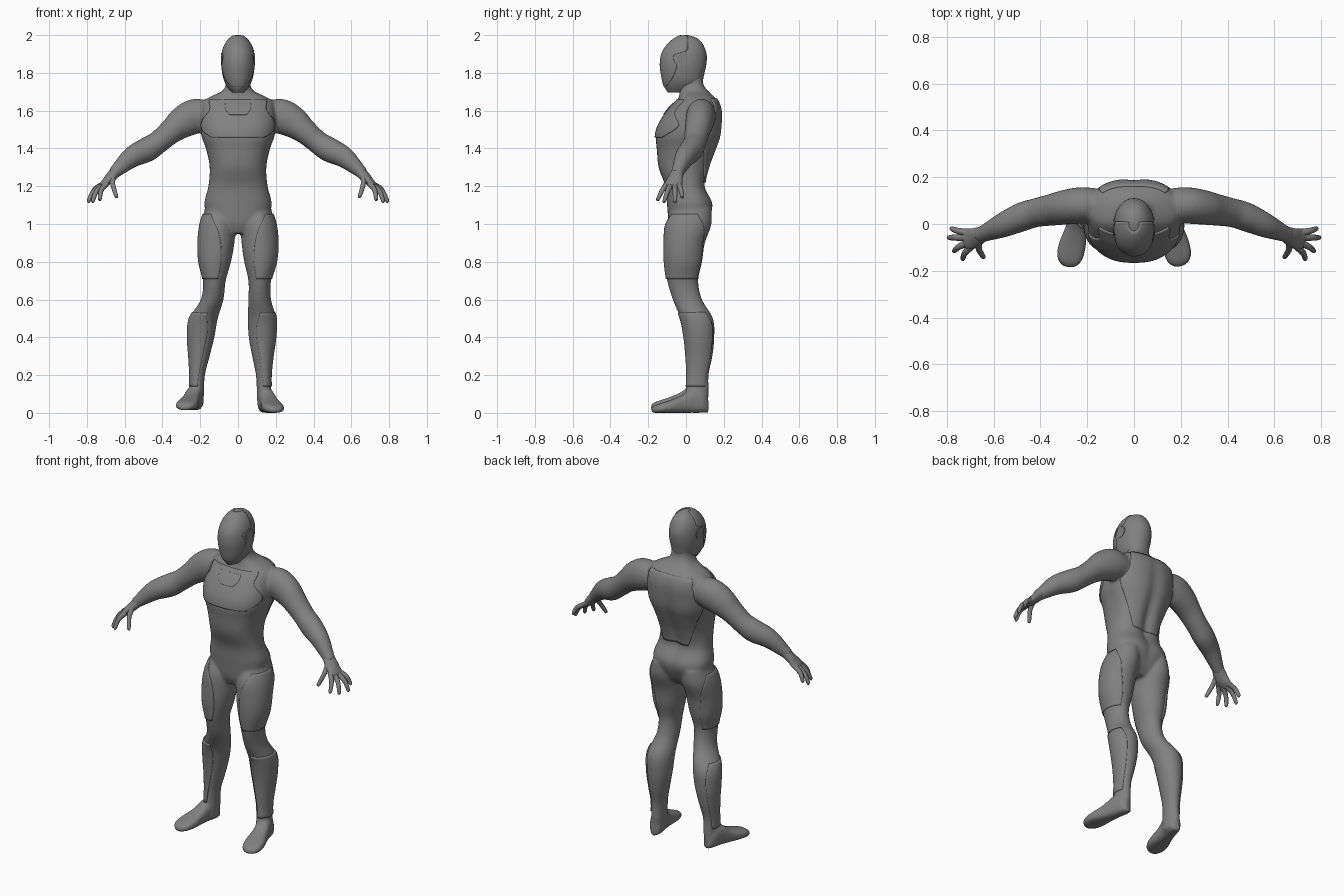
import bpy, bmesh
from math import sin, cos, pi, exp, copysign
from mathutils import Vector

cube = bpy.data.objects.get("Cube")
if cube:
    bpy.data.objects.remove(cube, do_unlink=True)

grey = bpy.data.materials.new("suit grey")
grey.use_nodes = True
colour = (0.22, 0.22, 0.22, 1)
grey.diffuse_color = colour
grey.node_tree.nodes["Principled BSDF"].inputs["Base Color"].default_value = colour


def sample(table, key):
    """Smoothly interpolate the rows of a table on its first column."""
    last = len(table) - 1
    i = 0
    while i < last - 1 and key > table[i + 1][0]:
        i += 1
    a, b = table[i], table[i + 1]
    before, after = table[max(i - 1, 0)], table[min(i + 2, last)]
    h = b[0] - a[0]
    t = min(max((key - a[0]) / h, 0), 1)
    out = []
    for p, q, r, s in zip(before[1:], a[1:], b[1:], after[1:]):
        m = (r - p) / (b[0] - before[0]) * h
        n = (s - q) / (after[0] - a[0]) * h
        out.append(q + m * t + (3 * (r - q) - 2 * m - n) * t * t
                   + (2 * (q - r) + m + n) * t ** 3)
    return out


def spread(low, high, count):
    return [low + (high - low) * i / count for i in range(count + 1)]


def rounded(value, power):
    return copysign(abs(value) ** (2 / power), value)


def surface(table, power=2.0, groove=0.0):
    """Point on an upright column; angle zero faces the front."""
    def point(angle, z, grow=0.0):
        cx, half, front, back = sample(table, z)
        x = (half + grow) * rounded(sin(angle), power)
        y = (front + back) / 2 - ((back - front) / 2 + grow) * rounded(cos(angle), power)
        if cos(angle) < 0:
            y -= groove * exp(-(x / 0.035) ** 2) * max(0, 1 - abs(z - 1.3) / 0.4)
        return Vector((cx + x, y, z))
    return point


def skin(bm, rings):
    """Bridge a list of point rings and cap both ends."""
    loops = [[bm.verts.new(p) for p in ring] for ring in rings]
    for a, b in zip(loops, loops[1:]):
        for i in range(len(a)):
            j = (i + 1) % len(a)
            bm.faces.new((a[i], a[j], b[j], b[i]))
    bm.faces.new(loops[0])
    bm.faces.new(loops[-1])


def column(bm, table, steps=60, sides=40, **shape):
    point = surface(table, **shape)
    skin(bm, [[point(2 * pi * k / sides, z) for k in range(sides)]
              for z in spread(table[0][0], table[-1][0], steps)])


def tube(bm, rows, side=1, steps=6, sides=20):
    """Sweep an ellipse along rows of x, y, z, flat radius, tall radius."""
    table = [(i, *row) for i, row in enumerate(rows)]
    keys = spread(0, len(rows) - 1, steps * (len(rows) - 1))
    samples = [sample(table, k) for k in keys]
    centres = [Vector((side * s[0], s[1], s[2])) for s in samples]
    rings = []
    for i, s in enumerate(samples):
        along = centres[min(i + 1, len(keys) - 1)] - centres[max(i - 1, 0)]
        flat = along.cross(Vector((0, 0, 1))).normalized()
        tall = flat.cross(along).normalized()
        rings.append([centres[i] + flat * s[3] * cos(a) + tall * s[4] * sin(a)
                      for a in spread(0, 2 * pi, sides)[:-1]])
    skin(bm, rings)


def finish(bm, name, angle=0.7):
    bmesh.ops.recalc_face_normals(bm, faces=bm.faces[:])
    mesh = bpy.data.meshes.new(name)
    bm.to_mesh(mesh)
    bm.free()
    mesh.materials.append(grey)
    obj = bpy.data.objects.new(name, mesh)
    bpy.context.collection.objects.link(obj)
    bpy.ops.object.select_all(action='DESELECT')
    obj.select_set(True)
    bpy.context.view_layer.objects.active = obj
    bpy.ops.object.shade_smooth_by_angle(angle=angle)
    return obj


def plate(name, point, widths, facing=0.0, grow=-0.002, steps=30):
    """Raised panel over a column; widths gives its half angle by height."""
    bm = bmesh.new()
    rows = []
    for z in spread(widths[0][0], widths[-1][0], steps):
        w = sample(widths, z)[0]
        rows.append([bm.verts.new(point(facing + a, z, grow)) for a in spread(-w, w, 28)])
    for a, b in zip(rows, rows[1:]):
        for i in range(len(a) - 1):
            bm.faces.new((a[i], a[i + 1], b[i + 1], b[i]))
    obj = finish(bm, name)
    shell = obj.modifiers.new("Thickness", 'SOLIDIFY')
    shell.thickness = 0.016
    shell.offset = 0


# Profiles: height, centre x, half width, front y, back y
torso = [(0.95, 0, .06, -.07, .07), (1.0, 0, .14, -.09, .11), (1.1, 0, .178, -.10, .145),
         (1.2, 0, .157, -.11, .105), (1.3, 0, .15, -.145, .125), (1.4, 0, .17, -.155, .16),
         (1.46, 0, .192, -.16, .18), (1.52, 0, .2, -.145, .187), (1.6, 0, .197, -.095, .187),
         (1.65, 0, .185, -.05, .17), (1.68, 0, .135, -.035, .145), (1.7, 0, .088, -.035, .12),
         (1.74, 0, .064, -.035, .092), (1.8, 0, .062, -.03, .088)]
head = [(1.695, 0, .03, -.095, .03), (1.72, 0, .052, -.112, .07), (1.75, 0, .07, -.122, .086),
        (1.79, 0, .082, -.13, .096), (1.84, 0, .088, -.136, .107), (1.89, 0, .086, -.131, .11),
        (1.93, 0, .077, -.112, .1), (1.965, 0, .058, -.08, .08), (1.988, 0, .033, -.045, .05),
        (2.0, 0, .006, -.006, .012)]
leg = [(.04, .138, .036, .0, .115), (.1, .138, .038, .0, .12), (.2, .135, .04, .005, .12),
       (.3, .13, .055, .0, .14), (.4, .128, .071, -.01, .15), (.5, .127, .075, -.03, .143),
       (.6, .115, .06, -.07, .085), (.7, .115, .06, -.1, .065), (.8, .118, .085, -.114, .085),
       (.9, .115, .096, -.115, .1), (1.0, .108, .093, -.107, .135), (1.08, .1, .074, -.07, .135)]
splay = [(0, .08), (.2, .08), (.3, .075), (.4, .068), (.5, .055), (.6, .022), (.7, .01), (.9, 0), (1.1, 0)]
right_leg = [(z, -cx - sample(splay, z)[0], *rest) for z, cx, *rest in leg]

# Body: torso, legs, feet and arms fused into one skin
bm = bmesh.new()
column(bm, torso, power=2.4, groove=0.022)
for table in (leg, right_leg):
    column(bm, table)

foot = [(0, .022, .07), (.03, .038, .11), (.09, .042, .125), (.15, .048, .09),
        (.21, .058, .066), (.26, .056, .05), (.29, .042, .038), (.305, .02, .025)]
for heel, toe, floor in (((.135, .117), (.198, -.175), 0), ((-.215, .113), (-.287, -.19), .015)):
    start, end = Vector((*heel, floor)), Vector((*toe, floor))
    ahead = (end - start).normalized()
    across = ahead.cross(Vector((0, 0, 1)))
    rings = []
    for s in spread(0, foot[-1][0], 24):
        half, top = sample(foot, s)
        rings.append([start + ahead * s + across * half * rounded(cos(a), 2.8)
                      + Vector((0, 0, top / 2 * (1 + rounded(sin(a), 2.8))))
                      for a in spread(0, 2 * pi, 28)[:-1]])
    skin(bm, rings)

arm = [(.14, .08, 1.575, .07, .07), (.22, .08, 1.572, .078, .092), (.29, .072, 1.54, .075, .086),
       (.355, .06, 1.49, .068, .067), (.42, .048, 1.435, .062, .061), (.48, .03, 1.395, .062, .066),
       (.56, -.005, 1.355, .053, .057), (.635, -.038, 1.29, .037, .038), (.665, -.05, 1.262, .033, .03)]
for side in (1, -1):
    tube(bm, arm, side)
body = finish(bm, "body")
remesh = body.modifiers.new("Fuse", 'REMESH')
remesh.mode = 'VOXEL'
remesh.voxel_size = 0.009
remesh.use_smooth_shade = True
relax = body.modifiers.new("Relax", 'SMOOTH')
relax.factor = 0.5
relax.iterations = 5

# Hands: palm, four spread fingers and a thumb
palm = [(.645, -.042, 1.28, .033, .03), (.685, -.06, 1.236, .043, .025),
        (.718, -.065, 1.205, .045, .017), (.728, -.067, 1.196, .03, .008)]
fingers = [((.695, -.095, 1.215), (.735, -.153, 1.125)), ((.712, -.08, 1.205), (.773, -.118, 1.115)),
           ((.72, -.058, 1.205), (.797, -.058, 1.115)), ((.715, -.038, 1.21), (.785, -.018, 1.14)),
           ((.665, -.075, 1.25), (.643, -.145, 1.14))]
for side, label in ((1, "left"), (-1, "right")):
    bm = bmesh.new()
    tube(bm, palm, side)
    for base, tip in fingers:
        a, b = Vector(base), Vector(tip)
        bend = a.lerp(b, 0.5) + Vector((.008, 0, .01))
        tube(bm, [(*a, .016, .016), (*bend, .013, .013),
                  (*a.lerp(b, 0.92), .01, .01), (*b, .003, .003)], side, sides=12)
    finish(bm, label + "_hand", angle=1.2)

# Head with a raised face mask and ear discs
bm = bmesh.new()
column(bm, head, power=2.1)
finish(bm, "head", angle=1.2)
plate("face_mask", surface(head, 2.1),
      [(1.73, .5), (1.76, .95), (1.8, 1.2), (1.84, 1.3), (1.865, 1.15), (1.895, 1.15),
       (1.915, 1.65), (1.95, 1.7), (1.992, 1.7)], grow=-.005, steps=50)
for side, label in ((1, "left"), (-1, "right")):
    bpy.ops.mesh.primitive_cylinder_add(vertices=32, radius=.034, depth=.012,
                                        location=(side * .083, -.012, 1.872), rotation=(0, pi / 2, 0))
    ear = bpy.context.object
    ear.name = label + "_ear_disc"
    ear.data.materials.append(grey)
    bpy.ops.object.shade_smooth_by_angle(angle=0.7)

# Torso panels
trunk = surface(torso, 2.4, 0.022)
plate("chest_plate", trunk, [(1.458, .72), (1.5, 1.2), (1.53, 1.25), (1.6, .8), (1.655, .9)])
plate("chest_emblem_panel", trunk, [(1.575, .16), (1.605, .27), (1.635, .28)], grow=.002)
plate("back_plate", trunk, [(1.22, .5), (1.3, .75), (1.45, 1.1), (1.55, 1.1), (1.6, .8), (1.66, .85)],
      facing=pi, grow=-.003)

# Thigh and shin guards wrap the outer side of each leg
for side, label, table in ((1, "left", leg), (-1, "right", right_leg)):
    limb = surface(table)
    plate(label + "_thigh_guard", limb, [(.71, 1.5), (.8, 1.6), (.95, 1.3), (1.05, .7)],
          facing=side * 1.2, grow=-.004)
    plate(label + "_shin_guard", limb, [(.14, 1.2), (.3, 1.4), (.45, 1.5), (.53, 1.2)],
          facing=side * 1.1, grow=-.004)
